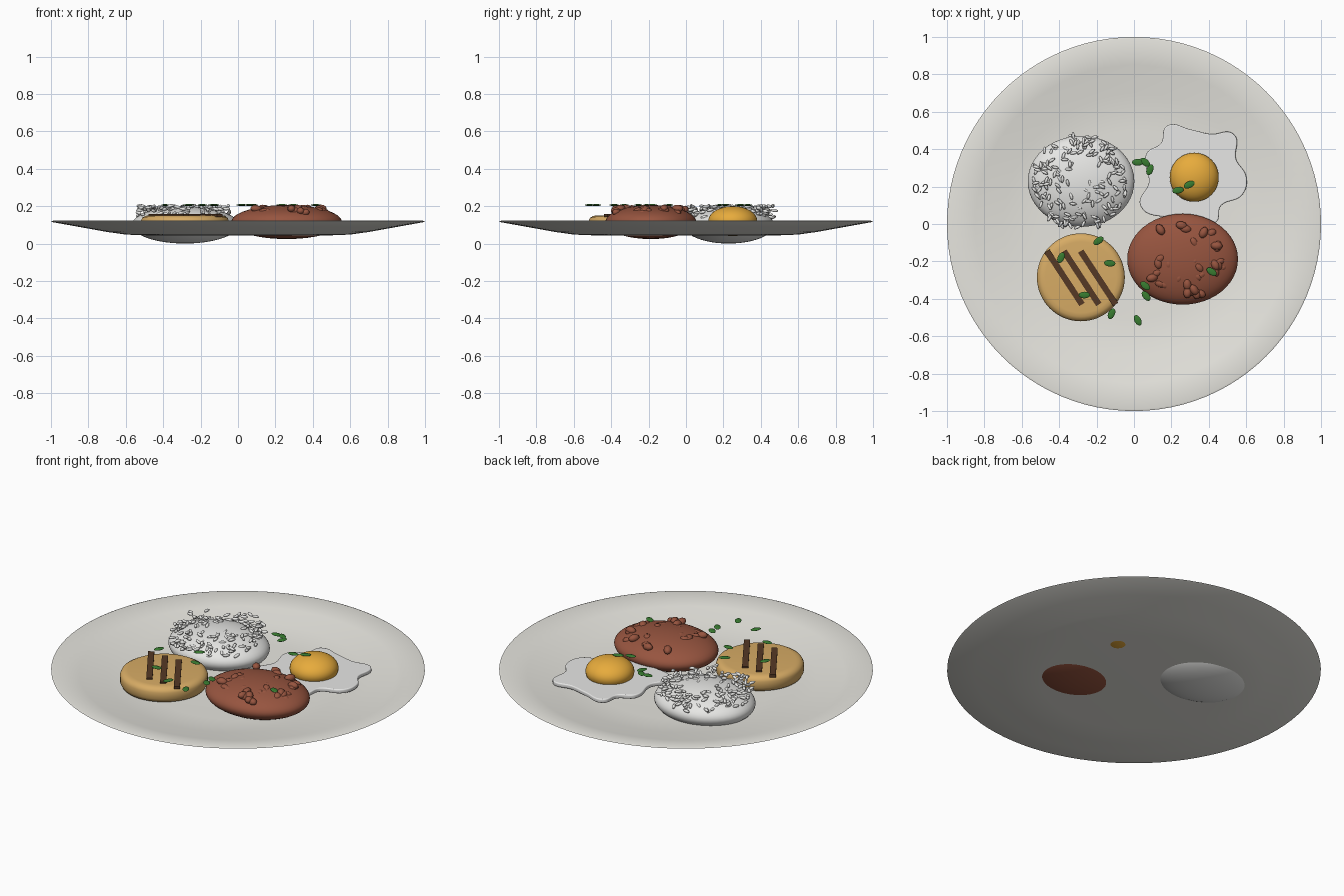
import bpy, bmesh, math, random
from mathutils import Matrix, Vector

random.seed(7)
cube = bpy.data.objects.get("Cube")
if cube:
    bpy.data.objects.remove(cube, do_unlink=True)


def material(name, rgb):
    m = bpy.data.materials.new(name)
    m.use_nodes = True
    m.diffuse_color = (*rgb, 1)
    m.node_tree.nodes["Principled BSDF"].inputs["Base Color"].default_value = (*rgb, 1)
    return m


CERAMIC = material("ceramic white", (0.8, 0.79, 0.74))
RICE = material("rice white", (0.88, 0.88, 0.86))
EGG = material("egg white", (0.88, 0.88, 0.87))
YOLK = material("yolk yellow", (0.88, 0.45, 0.05))
BEAN = material("bean brown", (0.31, 0.09, 0.05))
CAKE = material("corn cake tan", (0.68, 0.41, 0.13))
CHAR = material("char brown", (0.09, 0.04, 0.018))
HERB = material("herb green", (0.04, 0.2, 0.03))


def make(name, bm, mat, angle=60):
    mesh = bpy.data.meshes.new(name)
    bm.to_mesh(mesh)
    bm.free()
    mesh.materials.append(mat)
    ob = bpy.data.objects.new(name, mesh)
    bpy.context.collection.objects.link(ob)
    smooth(ob, angle)
    return ob


def smooth(ob, angle=60):
    bpy.ops.object.select_all(action="DESELECT")
    ob.select_set(True)
    bpy.context.view_layer.objects.active = ob
    bpy.ops.object.shade_smooth_by_angle(angle=math.radians(angle))


def blob(bm, loc, size, yaw=0, pitch=0, seg=12):
    """Add one ellipsoid to a mesh."""
    mat = (Matrix.Translation(loc) @ Matrix.Rotation(yaw, 4, "Z")
           @ Matrix.Rotation(pitch, 4, "Y") @ Matrix.Diagonal((*size, 1)))
    bmesh.ops.create_uvsphere(bm, u_segments=seg, v_segments=max(6, seg // 2),
                              radius=1, matrix=mat)


def ellipsoid(name, loc, size, mat):
    bm = bmesh.new()
    blob(bm, loc, size, seg=48)
    return make(name, bm, mat)


def spin(name, profile, mat, loc=(0, 0, 0), steps=96, angle=60):
    """Lathe a closed (radius, height) profile around z."""
    bm = bmesh.new()
    verts = [bm.verts.new((r, 0, z)) for r, z in profile]
    edges = [bm.edges.new(pair) for pair in zip(verts, verts[1:])]
    bmesh.ops.spin(bm, geom=verts + edges, axis=(0, 0, 1), cent=(0, 0, 0),
                   angle=math.tau, steps=steps)
    bmesh.ops.remove_doubles(bm, verts=bm.verts, dist=1e-5)
    bmesh.ops.recalc_face_normals(bm, faces=bm.faces)
    bmesh.ops.translate(bm, verts=bm.verts, vec=loc)
    return make(name, bm, mat, angle)


def scatter(name, count, center, radii, heights, size, tilt, mat, seg):
    """Loose pieces strewn through a flat oval volume."""
    bm = bmesh.new()
    for _ in range(count):
        a, r = random.uniform(0, math.tau), math.sqrt(random.random())
        loc = (center[0] + radii[0] * r * math.cos(a),
               center[1] + radii[1] * r * math.sin(a), random.uniform(*heights))
        blob(bm, loc, size, random.uniform(0, math.tau), random.uniform(-tilt, tilt), seg)
    return make(name, bm, mat)


# Shallow plate, underside then upper side
spin("plate", [(0, 0.044), (0.5, 0.044), (0.6, 0.048), (0.7, 0.062), (0.85, 0.089),
               (0.99, 0.114), (1, 0.118), (0.99, 0.122), (0.85, 0.098),
               (0.7, 0.072), (0.6, 0.059), (0.5, 0.054), (0, 0.054)], CERAMIC)

# Rice mound with loose grains
ellipsoid("rice_mound", (-0.283, 0.228, 0.1), (0.285, 0.243, 0.1), RICE)
scatter("rice_grains", 320, (-0.29, 0.225), (0.255, 0.255), (0.135, 0.203),
        (0.021, 0.0085, 0.0085), 0.3, RICE, 8)

# Bean stew mound with whole beans
ellipsoid("bean_mound", (0.26, -0.188, 0.115), (0.296, 0.243, 0.091), BEAN)
scatter("beans", 75, (0.26, -0.19), (0.21, 0.21), (0.15, 0.19),
        (0.032, 0.022, 0.02), 0.2, BEAN, 12)

# Fried egg: wavy white and round yolk
outline = [(0.18, 0.52), (0.3, 0.5), (0.41, 0.475), (0.53, 0.475), (0.54, 0.345),
           (0.595, 0.25), (0.575, 0.16), (0.46, 0.1), (0.43, 0.01), (0.31, 0.04),
           (0.19, 0.04), (0.04, 0.1), (0.085, 0.22), (0.07, 0.37), (0.15, 0.43)]
curve = bpy.data.curves.new("egg_white", "CURVE")
curve.dimensions, curve.fill_mode = "2D", "BOTH"
curve.extrude, curve.bevel_depth, curve.bevel_resolution = 0.006, 0.006, 2
curve.resolution_u = 8
spline = curve.splines.new("BEZIER")
spline.bezier_points.add(len(outline) - 1)
for point, (x, y) in zip(spline.bezier_points, outline):
    point.co = (x, y, 0)
    point.handle_left_type = point.handle_right_type = "AUTO"
spline.use_cyclic_u = True
curve.materials.append(EGG)
white = bpy.data.objects.new("egg_white", curve)
white.location.z = 0.085
bpy.context.collection.objects.link(white)
bpy.ops.object.select_all(action="DESELECT")
white.select_set(True)
bpy.context.view_layer.objects.active = white
bpy.ops.object.convert(target="MESH")
smooth(bpy.context.view_layer.objects.active, 40)
ellipsoid("egg_yolk", (0.322, 0.25, 0.12), (0.131, 0.131, 0.08), YOLK)

# Corn cake with rounded edges
spin("corn_cake", [(0, 0.056), (0.205, 0.056), (0.225, 0.065), (0.235, 0.085),
                   (0.235, 0.122), (0.228, 0.138), (0.21, 0.148), (0.19, 0.15),
                   (0, 0.15)], CAKE, (-0.284, -0.285, 0), 64, 40)

# Grill marks lying across the cake
start, end = Vector((-0.465, -0.145, 0.15)), Vector((-0.278, -0.43, 0.15))
run = end - start
for i in range(3):
    bm = bmesh.new()
    place = (Matrix.Translation((start + end) / 2 + Vector((i * 0.09, 0, 0)))
             @ Matrix.Rotation(math.atan2(run.y, run.x), 4, "Z")
             @ Matrix.Diagonal((run.length, 0.033, 0.016, 1)))
    bmesh.ops.create_cube(bm, size=1, matrix=place)
    make(f"grill_mark_{i + 1}", bm, CHAR, 30)

# Chopped herb leaves: x, y, heading in degrees
leaves = [(0.02, 0.33, 0), (0.06, 0.33, -40), (0.085, 0.29, 70), (0.235, 0.18, 10),
          (0.295, 0.21, 25), (-0.19, -0.09, 35), (-0.39, -0.18, 65), (-0.13, -0.21, -5),
          (-0.265, -0.38, 0), (-0.12, -0.48, 65), (0.02, -0.515, -60),
          (0.06, -0.33, -40), (0.065, -0.385, -50), (0.415, -0.255, -35)]
bm = bmesh.new()
for x, y, heading in leaves:
    blob(bm, (x, y, 0.206), (0.031, 0.018, 0.005), math.radians(heading))
make("herb_leaves", bm, HERB)
